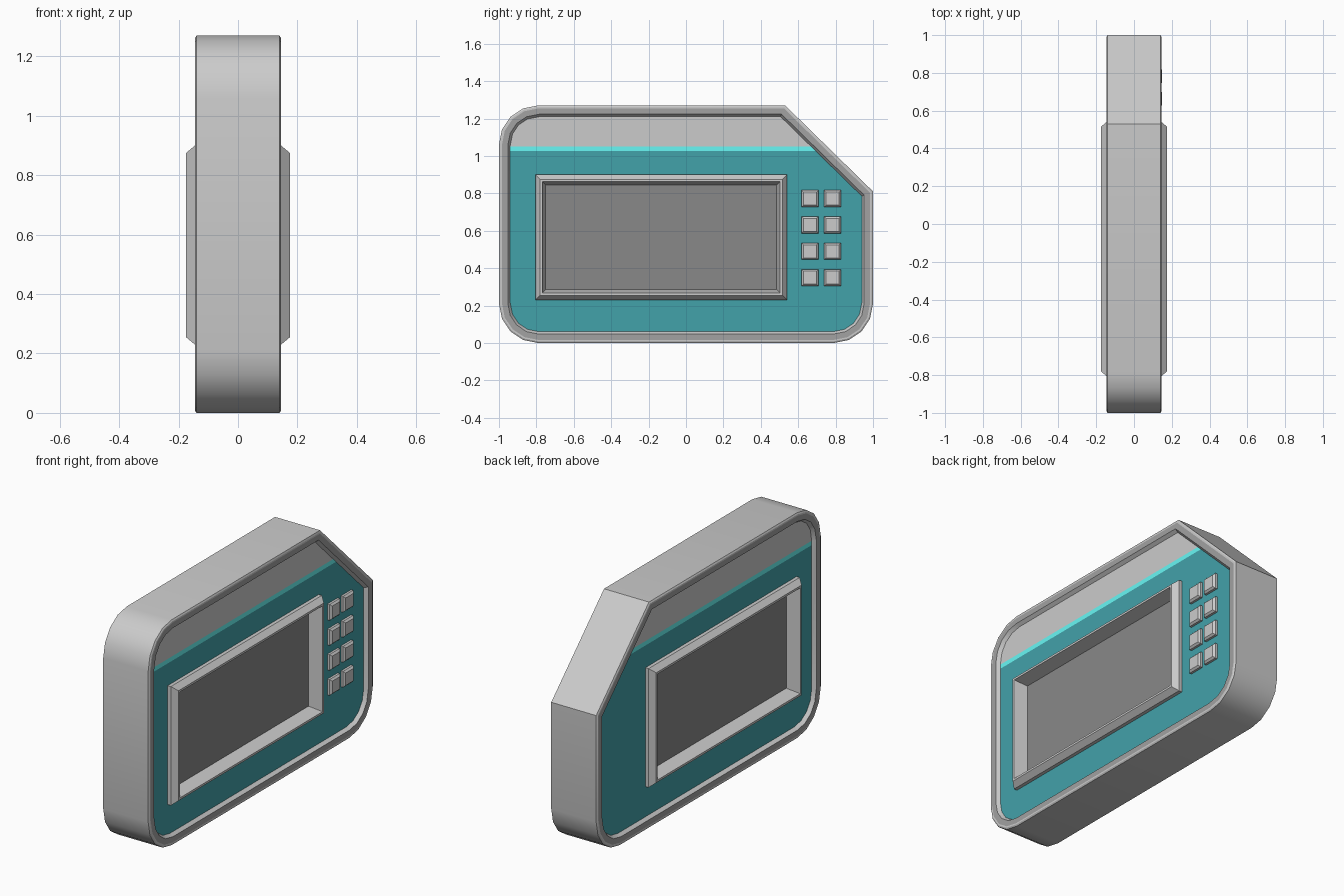
import bpy, bmesh, math
from mathutils import Vector

if "Cube" in bpy.data.objects:
    bpy.data.objects.remove(bpy.data.objects["Cube"])


def material(name, rgb):
    m = bpy.data.materials.new(name)
    m.diffuse_color = (*rgb, 1)
    m.use_nodes = True
    m.node_tree.nodes["Principled BSDF"].inputs["Base Color"].default_value = m.diffuse_color
    return m


GREY = material("light_grey", (0.8, 0.8, 0.8))
DARK = material("dark_grey", (0.36, 0.36, 0.36))
TEAL = material("teal", (0.055, 0.36, 0.4))
CYAN = material("cyan", (0.14, 0.93, 0.91))
SCREEN = material("screen_black", (0.25, 0.25, 0.25))
MATS = [GREY, DARK, TEAL, CYAN, SCREEN]


def arc(cy, cz, r, start, n=4):
    return [(cy + r * math.cos(math.radians(start + 90 * i / n)),
             cz + r * math.sin(math.radians(start + 90 * i / n))) for i in range(n + 1)]


def inset(pts, d):
    # Mitred inward offset of a counter-clockwise outline
    out = []
    for i, p in enumerate(pts):
        p = Vector(p)
        a = (p - Vector(pts[i - 1])).normalized()
        b = (Vector(pts[(i + 1) % len(pts)]) - p).normalized()
        na, nb = Vector((-a.y, a.x)), Vector((-b.y, b.x))
        out.append(p + (na + nb) * d / (1 + na.dot(nb)))
    return out


def loft(outline, rings, mats, cap_mats):
    # Closed solid from (inset, x) rings
    bm = bmesh.new()
    loops = [[bm.verts.new((x, p[0], p[1])) for p in inset(outline, d)] for d, x in rings]
    n = len(outline)
    for a, b, m in zip(loops, loops[1:], mats):
        for i in range(n):
            j = (i + 1) % n
            bm.faces.new((a[i], a[j], b[j], b[i])).material_index = m
    for loop, m in zip((loops[0], loops[-1]), cap_mats):
        bm.faces.new(loop).material_index = m
    bmesh.ops.recalc_face_normals(bm, faces=bm.faces[:])
    return bm


def finish(bm, name):
    me = bpy.data.meshes.new(name)
    bm.to_mesh(me)
    bm.free()
    for m in MATS:
        me.materials.append(m)
    ob = bpy.data.objects.new(name, me)
    bpy.context.collection.objects.link(ob)
    return ob


def rect(y0, y1, z0, z1):
    return [(y0, z0), (y1, z0), (y1, z1), (y0, z1)]


# Casing with a dark rim and recessed panels on both sides
R = 0.21
PANEL_X = 0.125
outline = (arc(-1 + R, R, R, 180) + arc(1 - R, R, R, 270)
           + [(1, 0.81), (0.53, 1.27)] + arc(-1 + R, 1.27 - R, R, 90))
half = [(0, 0.14), (0.008, 0.145), (0.016, 0.145), (0.047, 0.145), (0.06, PANEL_X)]
rings = [(d, -x) for d, x in reversed(half)] + half
body = loft(outline, rings, [0, 1, 0, 0, 0, 0, 0, 1, 0], (2, 2))


def panel_faces():
    return [f for f in body.faces if abs(f.normal.x) > 0.99
            and abs(abs(f.calc_center_median().x) - PANEL_X) < 0.001]


# Split the panels into colour bands and open a window for the screen
Y0, Y1, Z0, Z1 = -0.805, 0.54, 0.23, 0.9
M = 0.02
for co, no in [((0, 0, 1.025), (0, 0, 1)), ((0, 0, 1.05), (0, 0, 1)),
               ((0, 0, Z0 + M), (0, 0, 1)), ((0, 0, Z1 - M), (0, 0, 1)),
               ((0, Y0 + M, 0), (0, 1, 0)), ((0, Y1 - M, 0), (0, 1, 0))]:
    fs = panel_faces()
    geom = fs + list({e for f in fs for e in f.edges}) + list({v for f in fs for v in f.verts})
    bmesh.ops.bisect_plane(body, geom=geom, plane_co=co, plane_no=no, dist=1e-5)
window = []
for f in panel_faces():
    c = f.calc_center_bounds()
    f.material_index = 0 if c.z > 1.05 else 3 if c.z > 1.025 else 2
    if Y0 + M < c.y < Y1 - M and Z0 + M < c.z < Z1 - M:
        window.append(f)
bmesh.ops.delete(body, geom=window, context='FACES')
casing = finish(body, "casing")
bpy.context.view_layer.objects.active = casing
casing.select_set(True)
bpy.ops.object.shade_smooth_by_angle(angle=math.radians(25))

# Raised screen frame with sunken screen, one on each side
for side, label in ((1, "right"), (-1, "left")):
    prof = [(0, 0.09), (0, 0.145), (0.025, 0.175), (0.037, 0.175), (0.055, 0.1)]
    bm = loft(rect(Y0, Y1, Z0, Z1), [(d, x * side) for d, x in prof], [0] * 4, (0, 4))
    finish(bm, "screen_frame_" + label)

# Keypad buttons on the right side only
for row in range(4):
    for col in range(2):
        y, z = 0.663 + 0.12 * col, 0.349 + 0.141 * row
        bm = loft(rect(y - 0.045, y + 0.045, z - 0.045, z + 0.045),
                  [(0, 0.115), (0, 0.138), (0.01, 0.148)], [0, 0], (0, 0))
        finish(bm, f"button_{row}_{col}")
